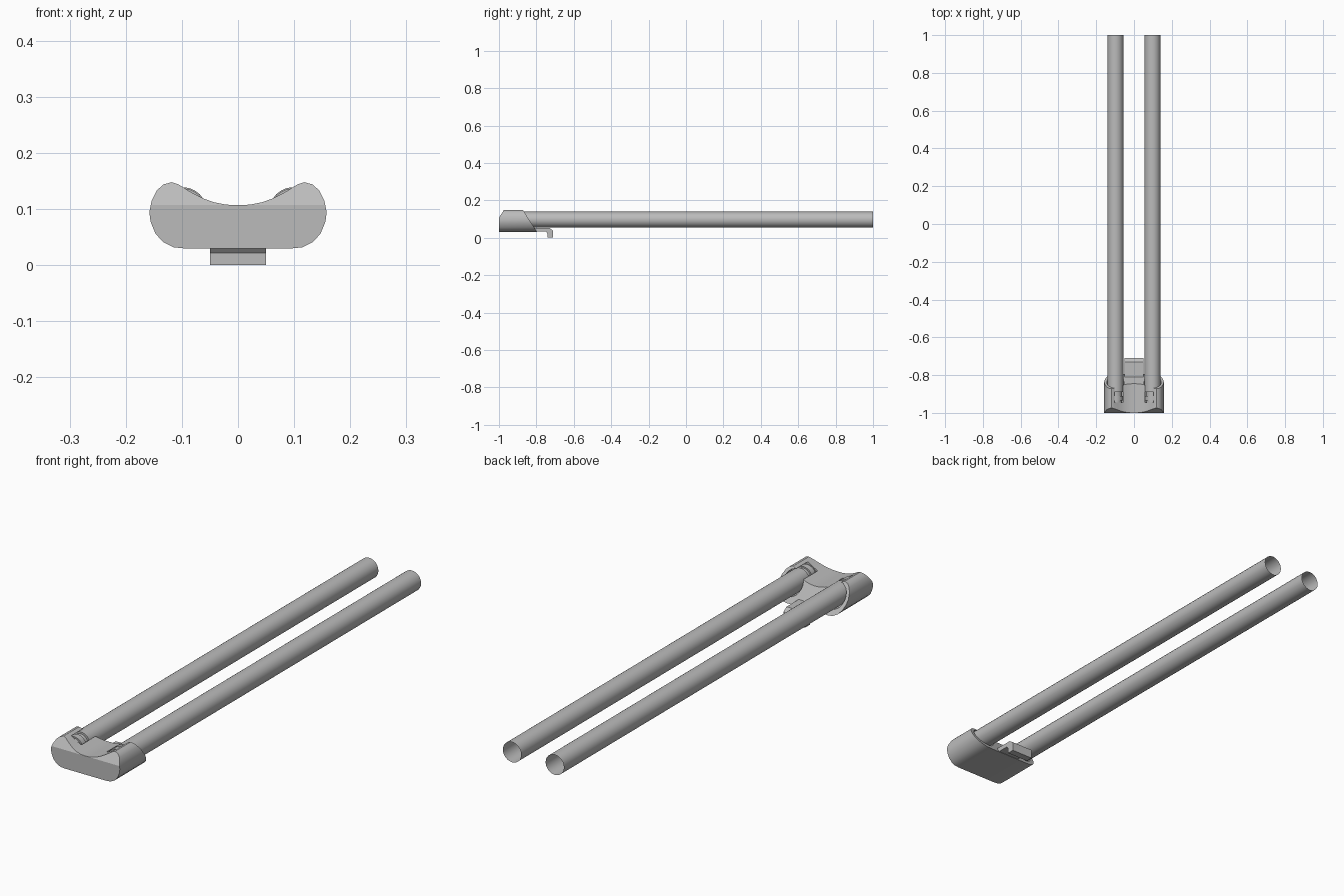
import bpy, bmesh, math
from mathutils import Vector

cube = bpy.data.objects.get("Cube")
if cube:
    bpy.data.objects.remove(cube, do_unlink=True)

grey = bpy.data.materials.new("mid grey")
grey.use_nodes = True
grey.diffuse_color = (0.5, 0.5, 0.5, 1)
grey.node_tree.nodes["Principled BSDF"].inputs["Base Color"].default_value = (0.5, 0.5, 0.5, 1)

TUBE_X, TUBE_Z, TUBE_R = 0.098, 0.097, 0.042


def finish(bm, name):
    bmesh.ops.recalc_face_normals(bm, faces=bm.faces)
    mesh = bpy.data.meshes.new(name)
    bm.to_mesh(mesh)
    bm.free()
    mesh.materials.append(grey)
    obj = bpy.data.objects.new(name, mesh)
    bpy.context.collection.objects.link(obj)
    return obj


def prism(points, offset):
    bm = bmesh.new()
    face = bm.faces.new([bm.verts.new(p) for p in points])
    new = bmesh.ops.extrude_face_region(bm, geom=[face])["geom"]
    bmesh.ops.translate(bm, vec=offset, verts=[v for v in new if isinstance(v, bmesh.types.BMVert)])
    return bm


def lathe(name, x, rings, cap_start=True, cap_end=True, sides=24):
    """Round part along y from (y, radius) rings."""
    bm = bmesh.new()
    loops = []
    for y, r in rings:
        loops.append([bm.verts.new((x + r * math.cos(2 * math.pi * i / sides), y,
                                    TUBE_Z + r * math.sin(2 * math.pi * i / sides)))
                      for i in range(sides)])
    for a, b in zip(loops, loops[1:]):
        for i in range(sides):
            j = (i + 1) % sides
            bm.faces.new((a[i], a[j], b[j], b[i]))
    if cap_start:
        bm.faces.new(loops[0])
    if cap_end:
        bm.faces.new(loops[-1])
    return finish(bm, name)


# Saddle-shaped end block: half profile mirrored across x = 0
half = [(0.095, 0.03), (0.115, 0.032), (0.133, 0.041), (0.147, 0.056), (0.156, 0.078),
        (0.158, 0.095), (0.154, 0.115), (0.145, 0.133), (0.133, 0.144), (0.118, 0.148),
        (0.106, 0.144), (0.085, 0.131), (0.062, 0.119), (0.042, 0.112), (0.021, 0.108)]
profile = half + [(0, 0.107)] + [(-x, z) for x, z in reversed(half)]
bm = prism([(x, -1, z) for x, z in profile], (0, 0.22, 0))

# Chamfered front and sloping back
for point, normal in (((0, -1, 0.107), (0, -0.041, 0.026)), ((0, -0.872, 0.148), (0, 0.1, 0.065))):
    cut = bmesh.ops.bisect_plane(bm, geom=bm.verts[:] + bm.edges[:] + bm.faces[:], dist=1e-5,
                                 plane_co=Vector(point), plane_no=Vector(normal).normalized(),
                                 clear_outer=True)["geom_cut"]
    bmesh.ops.holes_fill(bm, edges=[e for e in bm.edges if e.is_boundary], sides=0)
block = finish(bm, "end_block")

# Tubes, their stepped necks and the sockets that hold them
for side, x in (("left", TUBE_X), ("right", -TUBE_X)):
    bore = lathe(side + "_socket_cutter", x, [(-0.945, 0.046), (-0.6, 0.046)])
    bore.hide_render = True
    bore.hide_set(True)
    mod = block.modifiers.new(side + "_socket", "BOOLEAN")
    mod.operation, mod.solver, mod.object = "DIFFERENCE", "EXACT", bore
    lathe(side + "_tube", x, [(-0.89, TUBE_R), (1, TUBE_R)], cap_end=False)
    lathe(side + "_tube_neck", x, [(-0.95, 0.034), (-0.935, 0.034), (-0.935, 0.04),
                                   (-0.91, 0.04), (-0.91, 0.034), (-0.885, 0.034)])

# Hooked tongue under the block
hook = [(-0.84, 0.033), (-0.84, 0.052), (-0.73, 0.052), (-0.71, 0.038), (-0.71, 0),
        (-0.74, 0), (-0.74, 0.022), (-0.75, 0.033)]
finish(prism([(-0.05, y, z) for y, z in hook], (0.1, 0, 0)), "hooked_tongue")

# Smooth rounded surfaces, keep creases sharp
for obj in bpy.context.collection.objects:
    obj.select_set(obj.type == "MESH" and not obj.hide_render)
bpy.context.view_layer.objects.active = block
bpy.ops.object.shade_smooth_by_angle(angle=math.radians(30))
